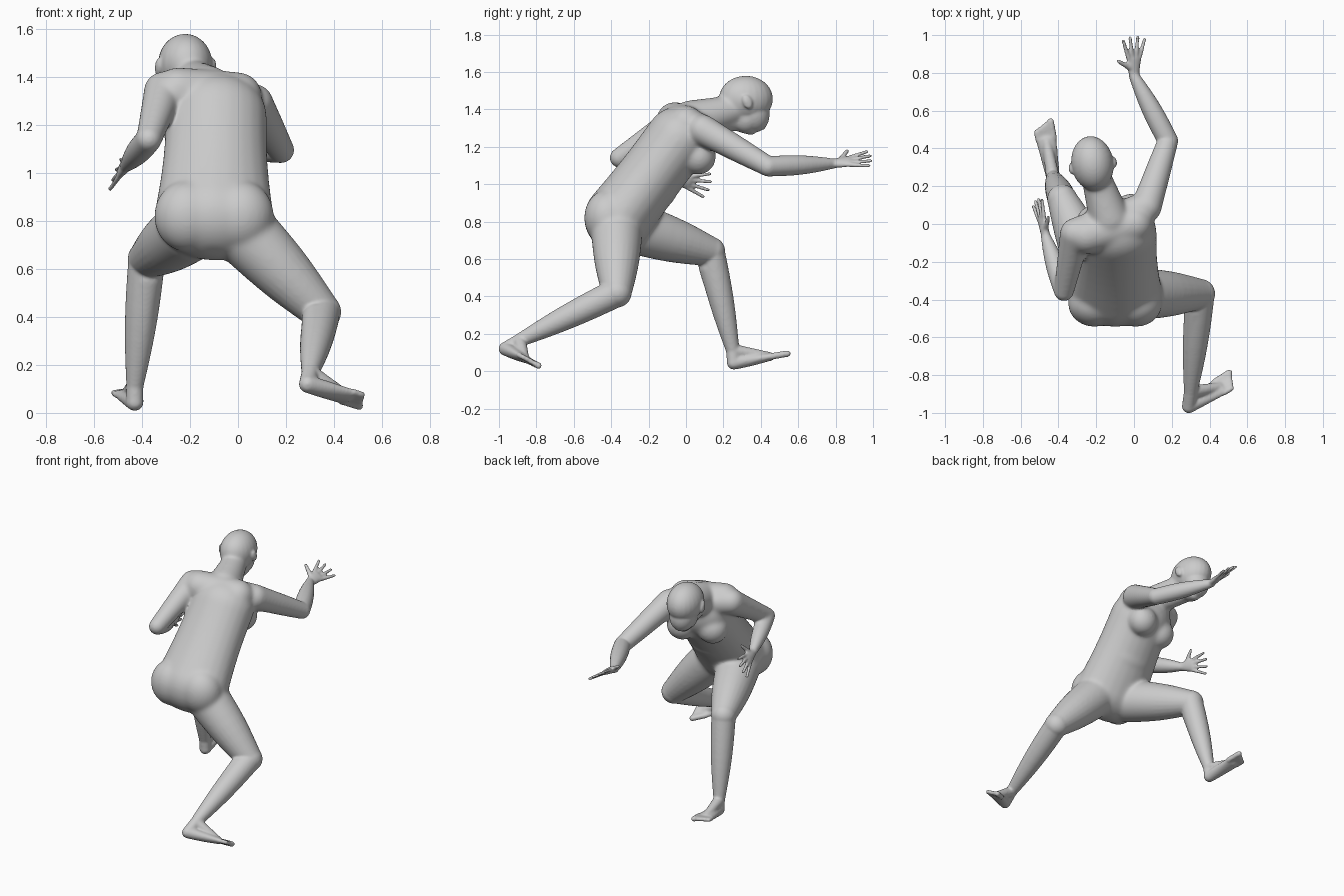
import bpy, bmesh, math
from mathutils import Vector, Matrix
from mathutils.geometry import intersect_point_line

cube = bpy.data.objects.get("Cube")
if cube:
    bpy.data.objects.remove(cube, do_unlink=True)

bm = bmesh.new()
SIDES, STEPS = 24, 8
ACROSS = Vector((1, 0, 0))


def capsule(start, end, radius_start, radius_end, bulge=0, flat_start=1, flat_end=1, side=ACROSS):
    """Round-ended tapering limb; bulge swells the middle, flat thins it across the side direction."""
    start, end = Vector(start), Vector(end)
    axis = (end - start).normalized()
    wide = (side - axis * side.dot(axis)).normalized()
    deep = axis.cross(wide)
    quarter = [math.pi / 2 * k / STEPS for k in range(1, STEPS)]
    stations = []
    for angle in reversed(quarter):
        reach = radius_start * flat_start * math.sin(angle)
        stations.append((start - axis * reach, radius_start * math.cos(angle), flat_start))
    for k in range(STEPS + 1):
        t = k / STEPS
        radius = radius_start + (radius_end - radius_start) * t + bulge * math.sin(math.pi * t)
        stations.append((start.lerp(end, t), radius, flat_start + (flat_end - flat_start) * t))
    for angle in quarter:
        reach = radius_end * flat_end * math.sin(angle)
        stations.append((end + axis * reach, radius_end * math.cos(angle), flat_end))

    turns = [2 * math.pi * k / SIDES for k in range(SIDES)]
    rings = [[bm.verts.new(centre + (wide * math.cos(turn) + deep * flat * math.sin(turn)) * radius)
              for turn in turns] for centre, radius, flat in stations]
    for lower, upper in zip(rings, rings[1:]):
        for k in range(SIDES):
            bm.faces.new((lower[k - 1], lower[k], upper[k], upper[k - 1]))
    bm.faces.new(reversed(rings[0]))
    bm.faces.new(rings[-1])


def ellipsoid(frame, centre, radii, tilt=0):
    """Ellipsoid placed in a local frame and tipped forward."""
    matrix = (frame @ Matrix.Translation(centre) @ Matrix.Rotation(tilt, 4, 'X')
              @ Matrix.Diagonal((*radii, 1)))
    bmesh.ops.create_uvsphere(bm, u_segments=SIDES, v_segments=SIDES, radius=1, matrix=matrix)


def directions(forward, sideways):
    """Unit forward vector and a unit side vector square to it."""
    forward, sideways = Vector(forward).normalized(), Vector(sideways)
    return forward, (sideways - forward * sideways.dot(forward)).normalized()


def arm(shoulder, elbow, wrist, forward, thumb_side):
    capsule(shoulder, elbow, .083, .054)
    capsule(elbow, wrist, .054, .028, bulge=.011)
    ahead, thumb = directions(forward, thumb_side)
    wrist = Vector(wrist)
    palm = wrist + ahead * .09
    capsule(wrist, palm, .028, .046, flat_start=.8, flat_end=.35, side=thumb)
    # Four spread fingers, the middle ones longest
    for k in range(4):
        offset = k - 1.5
        base = palm + thumb * .023 * offset
        length = .12 - .01 * abs(offset)
        capsule(base, base + (ahead + thumb * offset * .22).normalized() * length, .012, .01)
    capsule(wrist + ahead * .03, wrist + ahead * .085 + thumb * .1, .018, .011)


def leg(hip, knee, ankle, heel, forward, big_toe_side):
    hip, knee, ankle, heel = map(Vector, (hip, knee, ankle, heel))
    capsule(hip, knee, .14, .08, bulge=.012)
    capsule(knee, ankle, .077, .036, bulge=.01)
    # Calf muscle on the inside of the bend
    back = directions(ankle - knee, (hip + ankle) / 2 - knee)[1] * .02
    capsule(knee.lerp(ankle, .15) + back, knee.lerp(ankle, .55) + back, .062, .045)
    # Heel, sole and instep
    ahead, inner = directions(forward, big_toe_side)
    ball = heel + ahead * .2
    capsule(ankle, heel, .036, .036)
    capsule(heel, ball, .037, .055, flat_end=.4, side=inner)
    capsule(ankle, ball, .036, .024)
    # Toes, shortening outwards
    for k in range(5):
        base = ball + inner * (.04 - .021 * k)
        thick = .014 if k else .018
        capsule(base, base + ahead * (.09 - .011 * k), thick, thick)


# Torso, leaning forward from the hips, with the shoulders turned
pelvis, chest = Vector((-.1, -.36, .82)), Vector((-.09, -.04, 1.24))
left_shoulder, right_shoulder = Vector((-.31, -.05, 1.34)), Vector((.065, .09, 1.29))
capsule(pelvis, chest, .25, .21, bulge=-.01, flat_start=.74, flat_end=.84)
capsule(left_shoulder, right_shoulder, .083, .083)
# Upper back and belly
capsule((-.25, -.06, 1.34), (0, 0, 1.32), .1, .1)
upper_body = Matrix.Translation(chest) @ Matrix.Rotation(.3, 4, 'Z')
hips = Matrix.Translation(pelvis)
ellipsoid(hips, (.01, .22, .18), (.17, .1, .13))
for side in (-1, 1):
    ellipsoid(hips, (side * .11, -.06, 0), (.14, .125, .15))
    ellipsoid(upper_body, (side * .1, .08, -.09), (.1, .095, .1))

# Neck, throat and head, looking forward and down
skull = Vector((-.22, .32, 1.455))
capsule(chest + Vector((-.04, .07, .1)), skull - Vector((-.01, .04, .05)), .11, .075)
capsule(chest + Vector((-.07, .16, .1)), skull - Vector((0, .04, .11)), .075, .06)
head = Matrix.Translation(skull) @ Matrix.Rotation(.16, 4, 'Z')
ellipsoid(head, (0, 0, 0), (.112, .146, .124))
ellipsoid(head, (0, .035, -.07), (.086, .09, .11), tilt=.35)
ellipsoid(head, (0, 0, -.1), (.078, .08, .085))
ellipsoid(head, (0, .085, -.135), (.016, .02, .032), tilt=.5)
ellipsoid(head, (0, .025, -.165), (.038, .035, .026))
for side in (-1, 1):
    ellipsoid(head, (side * .115, -.01, -.015), (.014, .026, .04), tilt=.4)

# Right arm reaches forward, left arm is bent back at the elbow
arm(right_shoulder, (.18, .44, 1.095), (0, .785, 1.11), (0, 1, .14), (-.8, 0, .55))
arm(left_shoulder, (-.37, -.355, 1.14), (-.465, -.07, 1.03), (-.25, 1, -.2), (.4, .1, 1))

# Left leg steps forward, right leg pushes off behind
leg((-.2, -.29, .77), (-.38, .13, .64), (-.43, .25, .11), (-.43, .255, .045),
    (-.18, 1, .17), (1, 0, 0))
leg((0, -.37, .78), (.35, -.37, .42), (.3, -.89, .165), (.29, -.965, .12),
    (.8, .5, -.25), (-.4, .7, -.4))

# Fuse everything into one continuous skin
bmesh.ops.recalc_face_normals(bm, faces=bm.faces)
mesh = bpy.data.meshes.new("body")
bm.to_mesh(mesh)
bm.free()
body = bpy.data.objects.new("body", mesh)
bpy.context.collection.objects.link(body)
bpy.context.view_layer.objects.active = body
body.select_set(True)
fuse = body.modifiers.new("fuse", 'REMESH')
fuse.mode = 'VOXEL'
fuse.voxel_size = .007
bpy.ops.object.modifier_apply(modifier="fuse")

# Blend the torso broadly into the limbs, and the fine parts only a little
trunk = body.vertex_groups.new(name="trunk")
for vertex in body.data.vertices:
    nearest, t = intersect_point_line(vertex.co, pelvis, chest)
    gap = (vertex.co - pelvis.lerp(chest, min(max(t, 0), 1))).length
    trunk.add([vertex.index], min(max((.4 - gap) * 10, 0), 1), 'REPLACE')
for name, iterations, group in (("blend", 50, "trunk"), ("soften", 7, "")):
    smooth = body.modifiers.new(name, 'SMOOTH')
    smooth.factor = .5
    smooth.iterations = iterations
    smooth.vertex_group = group
    bpy.ops.object.modifier_apply(modifier=name)

# One plain colour all over
skin = bpy.data.materials.new("plain grey")
skin.use_nodes = True
grey = (.6, .6, .6, 1)
skin.diffuse_color = grey
skin.node_tree.nodes["Principled BSDF"].inputs["Base Color"].default_value = grey
body.data.materials.clear()
body.data.materials.append(skin)
bpy.ops.object.shade_smooth_by_angle(angle=math.radians(60))
